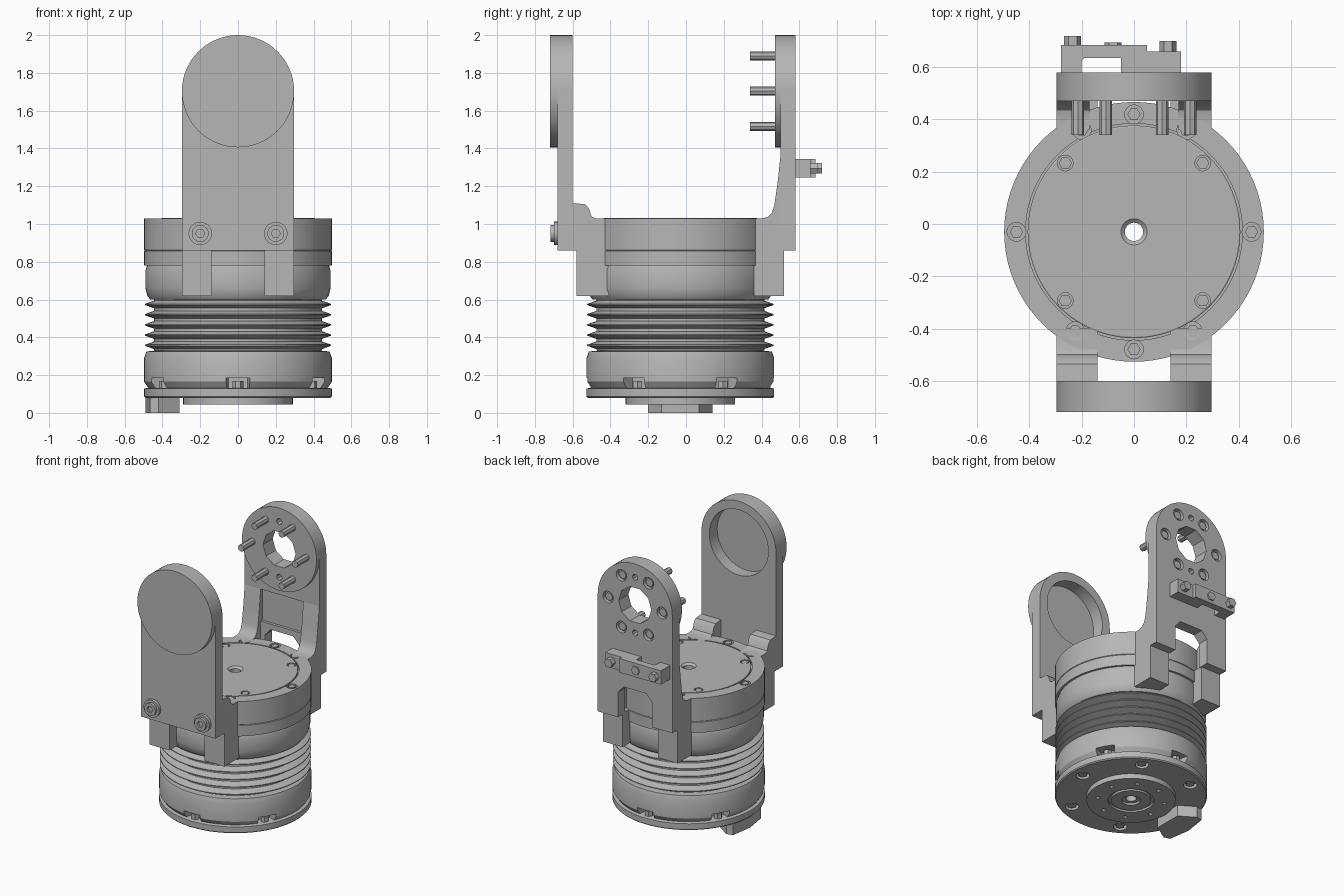
import bpy, bmesh, math

if "Cube" in bpy.data.objects:
    bpy.data.objects.remove(bpy.data.objects["Cube"])

CY = -0.03  # y of the body axis
metal = bpy.data.materials.new("grey_metal")
metal.diffuse_color = (0.47, 0.47, 0.47, 1)
metal.use_nodes = True
metal.node_tree.nodes["Principled BSDF"].inputs["Base Color"].default_value = metal.diffuse_color


def finish(name, bm):
    bmesh.ops.recalc_face_normals(bm, faces=bm.faces)
    me = bpy.data.meshes.new(name)
    bm.to_mesh(me)
    bm.free()
    me.materials.append(metal)
    ob = bpy.data.objects.new(name, me)
    bpy.context.collection.objects.link(ob)
    return ob


def add_prism(bm, pts, axis, lo, hi):
    place = {"x": lambda a, b, t: (t, a, b),
             "y": lambda a, b, t: (a, t, b),
             "z": lambda a, b, t: (a, b, t)}[axis]
    rings = [[bm.verts.new(place(a, b, t)) for a, b in pts] for t in (lo, hi)]
    n = len(pts)
    bm.faces.new(rings[0])
    bm.faces.new(rings[1][::-1])
    for i in range(n):
        j = (i + 1) % n
        bm.faces.new((rings[0][i], rings[0][j], rings[1][j], rings[1][i]))


def prisms(name, items):
    """items: (points, axis, low, high) joined in one object"""
    bm = bmesh.new()
    for it in items:
        add_prism(bm, *it)
    return finish(name, bm)


def circle(cx, cy, r, n=48, a0=0.0):
    return [(cx + r * math.cos(a0 + math.tau * i / n),
             cy + r * math.sin(a0 + math.tau * i / n)) for i in range(n)]


def rect(a0, a1, b0, b1):
    return [(a0, b0), (a1, b0), (a1, b1), (a0, b1)]


def polar(r, deg):
    return r * math.cos(math.radians(deg)), CY + r * math.sin(math.radians(deg))


def lathe(name, profile, n=80):
    """closed (radius, z) profile turned round the body axis"""
    bm = bmesh.new()
    rings = []
    for i in range(n):
        a = math.tau * i / n
        rings.append([bm.verts.new((r * math.cos(a), CY + r * math.sin(a), z)) for r, z in profile])
    m = len(profile)
    for i in range(n):
        p, q = rings[i], rings[(i + 1) % n]
        for k in range(m):
            l = (k + 1) % m
            bm.faces.new((p[k], q[k], q[l], p[l]))
    return finish(name, bm)


def cut(ob, items):
    cutter = prisms("cutter", items)
    mod = ob.modifiers.new("cut", "BOOLEAN")
    mod.operation, mod.solver, mod.object = "DIFFERENCE", "EXACT", cutter
    bpy.context.view_layer.objects.active = ob
    bpy.ops.object.modifier_apply(modifier=mod.name)
    bpy.data.objects.remove(cutter)


def arch(r, z0, zc, n=32):
    """upright plate outline with a round top"""
    return [(-r, z0), (r, z0)] + [(r * math.cos(math.pi * i / n), zc + r * math.sin(math.pi * i / n))
                                  for i in range(n + 1)]


# --- turned body ---
flange = lathe("base_flange", [(0.035, 0.06), (0.06, 0.06), (0.06, 0.045), (0.13, 0.045), (0.13, 0.06),
                               (0.15, 0.06), (0.15, 0.045), (0.29, 0.045), (0.29, 0.08), (0.49, 0.08),
                               (0.497, 0.087), (0.497, 0.128), (0.48, 0.133), (0.035, 0.133)])
bolt_ring = [polar(0.41, a) for a in range(0, 360, 60)]
cut(flange, [(circle(x, y, 0.045, 16), "z", 0.05, 0.11) for x, y in bolt_ring]
    + [(circle(*polar(0.22, a), 0.016, 10), "z", 0.03, 0.07) for a in range(15, 375, 45)])
prisms("base_bolts", [(circle(x, y, 0.03, 6), "z", 0.085, 0.115) for x, y in bolt_ring])

band = lathe("base_band", [(0.035, 0.133), (0.475, 0.133), (0.497, 0.165), (0.497, 0.29),
                           (0.485, 0.325), (0.43, 0.33), (0.035, 0.33)])
notches, notch_bolts = [], []
for a in range(30, 390, 60):
    c, s = math.cos(math.radians(a)), math.sin(math.radians(a))
    pts = [(0.42, -0.05), (0.52, -0.068), (0.52, 0.068), (0.42, 0.05)]
    notches.append(([(u * c - v * s, CY + u * s + v * c) for u, v in pts], "z", 0.12, 0.185))
    notch_bolts.append((circle(*polar(0.452, a), 0.028, 6), "z", 0.13, 0.17))
cut(band, notches)
prisms("notch_bolts", notch_bolts)

# Pleated bellows
pleats = []
for i in range(5):
    z = 0.33 + 0.054 * i
    pleats += [(0.445, z), (0.445, z + 0.008), (0.493, z + 0.025), (0.493, z + 0.031), (0.445, z + 0.048)]
lathe("bellows", [(0.035, 0.33)] + pleats + [(0.445, 0.61), (0.035, 0.61)])

lathe("upper_housing", [(0.035, 0.6), (0.465, 0.6), (0.48, 0.62), (0.49, 0.66), (0.49, 0.755),
                        (0.482, 0.78), (0.035, 0.78)])
collar = lathe("collar", [(0.035, 0.78), (0.497, 0.78), (0.497, 0.857), (0.493, 0.86), (0.497, 0.863),
                          (0.497, 1.03), (0.415, 1.03), (0.415, 1.015), (0.035, 1.015)])
lid = lathe("lid", [(0.035, 1.01), (0.407, 1.01), (0.407, 1.03), (0.402, 1.033), (0.05, 1.033), (0.035, 1.02)])

# Recessed screws on the collar and lid
rim = [polar(0.45, a) for a in (0, 90, 180, 270)] + [(-0.225, -0.41), (0.225, -0.41), (-0.2, 0.36), (0.2, 0.36)]
lid_pts = [polar(0.372, a) for a in (45, 135, 225, 315)]
cut(collar, [(circle(x, y, 0.036, 16), "z", 1.0, 1.06) for x, y in rim])
cut(lid, [(circle(x, y, 0.03, 16), "z", 1.016, 1.06) for x, y in lid_pts])
prisms("top_screws", [(circle(x, y, 0.025, 6), "z", 0.99, 1.03) for x, y in rim + lid_pts])

# Foot block under the base
foot_outline = [(-0.31, -0.13), (-0.31, 0.07), (-0.42, 0.14), (-0.465, 0.13), (-0.49, CY),
                (-0.465, -0.19), (-0.42, -0.2)]
prisms("foot_block", [(foot_outline, "z", 0.0, 0.1)])

# --- front arm ---
front = prisms("front_arm", [(arch(0.297, 0.86, 1.703), "y", -0.68, -0.6)])
cut(front, [(circle(0, 1.703, 0.235), "y", -0.7, -0.5)])
cap = prisms("front_cap", [(circle(0, 1.703, 0.297, 64), "y", -0.72, -0.601)])
cut(cap, [(circle(0, 1.703, 0.235), "y", -0.69, -0.5)])
toe = [(-0.601, 0.86), (-0.601, 1.11), (-0.535, 1.105), (-0.515, 1.085), (-0.5, 1.04), (-0.48, 1.03),
       (-0.4, 1.03), (-0.4, 0.86)]
for side, (x0, x1) in {"left": (-0.297, -0.14), "right": (0.14, 0.297)}.items():
    prisms(side + "_front_toe", [(toe, "x", x0, x1)])
    prisms(side + "_front_clamp", [(rect(-0.58, -0.4, 0.62, 0.865), "x", x0, x1)])

# Front screws with sockets
for x in (-0.2, 0.2):
    washer = prisms("front_screw", [(circle(x, 0.95, 0.062, 24), "y", -0.7, -0.67)])
    head = prisms("front_screw_head", [(circle(x, 0.95, 0.045, 16), "y", -0.718, -0.69)])
    cut(head, [(circle(x, 0.95, 0.024, 6), "y", -0.75, -0.7)])

# --- rear arm ---
rear = prisms("rear_arm", [(arch(0.297, 0.86, 1.703), "y", 0.5, 0.58)])
pad = prisms("rear_pad", [(circle(0, 1.703, 0.297, 64), "y", 0.47, 0.501)])
bolts = [(0.215 * math.cos(math.radians(a)), 1.703 + 0.215 * math.sin(math.radians(a)))
         for a in range(0, 360, 60)]
bore = (circle(0, 1.703, 0.13, 10), "y", 0.4, 0.65)
dowels = [(circle(0.2 * math.cos(math.radians(a)), 1.703 + 0.2 * math.sin(math.radians(a)), 0.022, 8),
           "y", 0.4, 0.65) for a in (90, 270)]
cut(pad, [bore] + dowels)
window = [(-0.135, 0.8), (0.135, 0.8), (0.135, 1.04), (0.09, 1.09), (-0.09, 1.09), (-0.135, 1.04)]
cut(rear, [bore, (window, "y", 0.4, 0.65)] + dowels
    + [(circle(x, z, 0.042, 16), "y", 0.55, 0.65) for x, z in bolts]
    + [(rect(-0.17, 0.17, 1.13, 1.36), "y", 0.45, 0.52)])
prisms("rear_bolts", [(circle(x, z, 0.024, 8), "y", 0.34, 0.55) for x, z in bolts]
       + [(circle(x, z, 0.03, 6), "y", 0.545, 0.57) for x, z in bolts])

# Curved ribs and lower clamps of the rear arm
rib = [(0.51, 1.4), (0.5, 1.36), (0.485, 1.22), (0.468, 1.1), (0.455, 1.06), (0.435, 1.038), (0.405, 1.03),
       (0.36, 1.03), (0.36, 0.86), (0.51, 0.86)]
for side, s in (("left", -1), ("right", 1)):
    xs = sorted((s * 0.17, s * 0.297))
    prisms(side + "_rear_rib", [(rib, "x", *xs)])
    xs = sorted((s * 0.14, s * 0.297))
    prisms(side + "_rear_clamp", [(rect(0.36, 0.52, 0.62, 0.865), "x", *xs)])

# Cable bracket on the rear arm
bracket = [(-0.28, 0.575), (-0.2, 0.575), (-0.2, 0.625), (-0.19, 0.635), (-0.05, 0.635), (-0.05, 0.575),
           (0.18, 0.575), (0.18, 0.66), (0.05, 0.66), (0.05, 0.685), (-0.28, 0.685)]
prisms("cable_bracket", [(bracket, "z", 1.245, 1.345)])
prisms("bracket_screws", [(circle(x, 1.295, 0.032, 6), "y", 0.64, 0.72 - d)
                          for x, d in ((-0.235, 0.0), (-0.08, 0.025), (0.13, 0.02))])

# Smooth curved faces, keep edges sharp
bpy.ops.object.select_all(action="DESELECT")
for ob in bpy.data.objects:
    ob.select_set(True)
    bpy.context.view_layer.objects.active = ob
bpy.ops.object.shade_smooth_by_angle(angle=math.radians(30))
